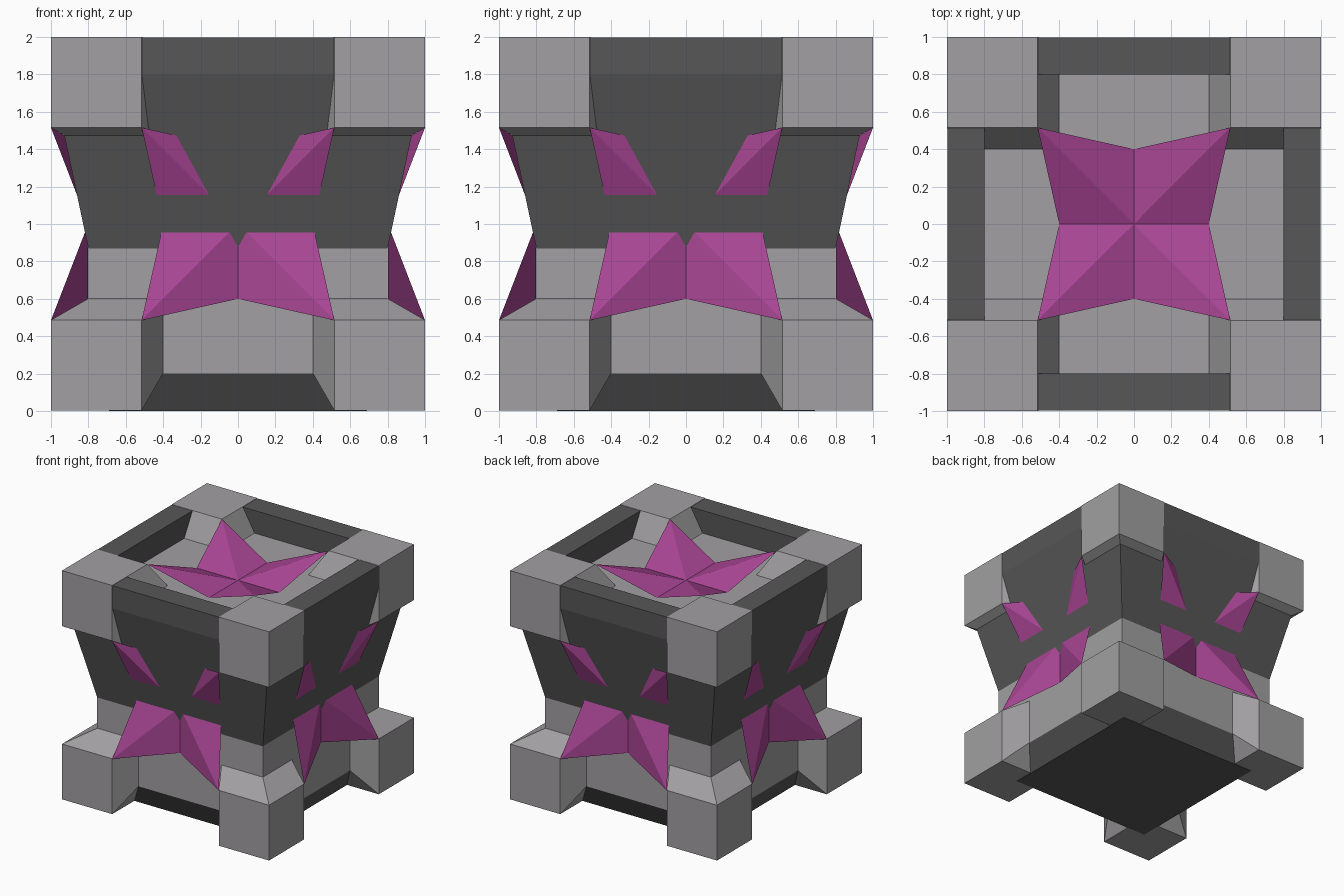
import bpy, bmesh
from mathutils import Matrix, Vector
from math import pi

if "Cube" in bpy.data.objects:
    bpy.data.objects.remove(bpy.data.objects["Cube"])


def material(name, col):
    m = bpy.data.materials.new(name)
    m.diffuse_color = (*col, 1)
    m.use_nodes = True
    m.node_tree.nodes["Principled BSDF"].inputs["Base Color"].default_value = m.diffuse_color
    return m


GREY = material("light grey", (0.36, 0.35, 0.36))
DARK = material("dark grey", (0.095, 0.095, 0.095))
PURPLE = material("magenta", (0.40, 0.06, 0.30))


def finish(bm, name, mat):
    bmesh.ops.recalc_face_normals(bm, faces=bm.faces)
    me = bpy.data.meshes.new(name)
    bm.to_mesh(me)
    bm.free()
    me.materials.append(mat)
    ob = bpy.data.objects.new(name, me)
    bpy.context.collection.objects.link(ob)
    return ob


def hull(bm, pts):
    vs = [bm.verts.new(p) for p in pts]
    r = bmesh.ops.convex_hull(bm, input=vs)
    junk = {v for v in r["geom_interior"] + r["geom_unused"]
            if isinstance(v, bmesh.types.BMVert)}
    bmesh.ops.delete(bm, geom=list(junk), context='VERTS')


def square_rings(name, mat, profile, cap):
    """Stack of square loops given as (half width, height)."""
    bm = bmesh.new()
    rings = [[bm.verts.new((sx * h, sy * h, z)) for sx, sy in
              ((-1, -1), (1, -1), (1, 1), (-1, 1))] for h, z in profile]
    for a, b in zip(rings, rings[1:]):
        for i in range(4):
            j = (i + 1) % 4
            bm.faces.new((a[i], a[j], b[j], b[i]))
    if cap:
        bm.faces.new(rings[0])
        bm.faces.new(rings[-1])
    return finish(bm, name, mat)


# Inner core cube
square_rings("core", GREY, [(0.8, 0.2), (0.8, 1.8)], True)

# Dark flared collar around the upper half, open tray at the top
square_rings("upper_collar", DARK,
             [(0.8, 0.87), (0.998, 1.8), (0.998, 1.998), (0.8, 1.998), (0.8, 1.8)], False)

# Dark tapered foot under the core
square_rings("base_foot", DARK, [(0.69, 0), (0.8, 0.2)], True)

# Eight corner blocks, tapering into the core
a, b = 0.515, 0.4
outer = [(x, y, z) for x in (a, 1) for y in (a, 1) for z in (a, 1) if 1 in (x, y, z)]
inner = [(x, y, z) for x in (b, 0.8) for y in (b, 0.8) for z in (b, 0.8)]
for sz, level in ((-1, "lower"), (1, "upper")):
    for sx, side in ((-1, "left"), (1, "right")):
        for sy, end in ((-1, "front"), (1, "back")):
            bm = bmesh.new()
            hull(bm, [(sx * x, sy * y, 1 + sz * z * (0.997 if sz < 0 else 1))
                      for x, y, z in outer + inner])
            bmesh.ops.dissolve_limit(bm, angle_limit=0.01, verts=bm.verts, edges=bm.edges)
            finish(bm, f"{level}_{end}_{side}_corner_block", GREY)


# Four-pointed star ornaments, rising from the core to the block corners
def star(name, rot):
    bm = bmesh.new()
    for sx in (-1, 1):
        for sy in (-1, 1):
            hull(bm, [rot @ Vector(p) + Vector((0, 0, 1)) for p in
                      ((0, 0, 0.801), (sx * b, 0, 0.801), (0, sy * b, 0.801),
                       (sx * a, sy * a, 1))])
    finish(bm, name, PURPLE)


star("top_star", Matrix.Identity(3))
for i, side in enumerate(("front", "right", "back", "left")):
    star(side + "_star", Matrix.Rotation(i * pi / 2, 3, 'Z') @ Matrix.Rotation(pi / 2, 3, 'X'))
